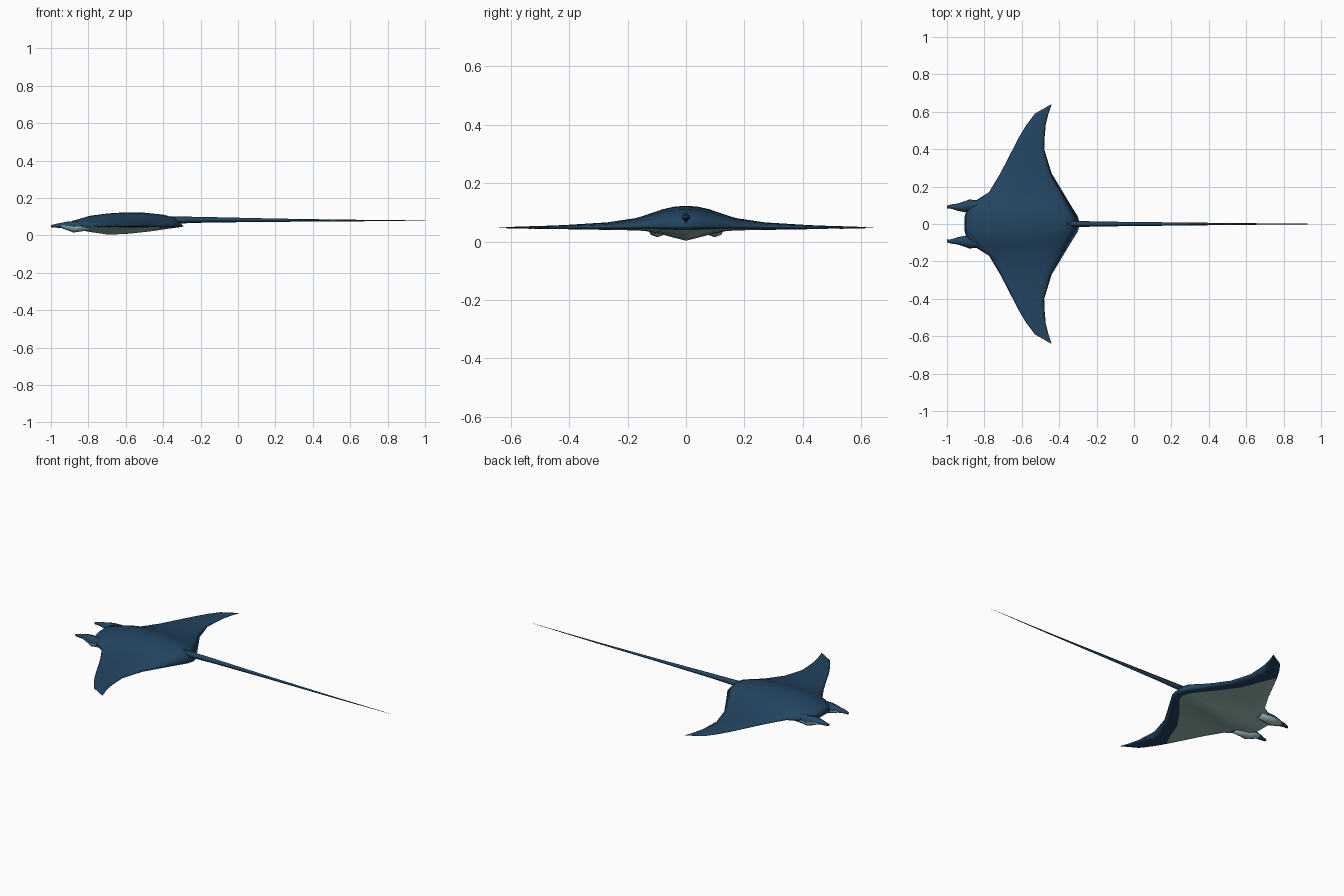
import bpy, bmesh, math

if "Cube" in bpy.data.objects:
    bpy.data.objects.remove(bpy.data.objects["Cube"])

def mat(name, col):
    m = bpy.data.materials.new(name)
    m.diffuse_color = (*col, 1)
    m.use_nodes = True
    m.node_tree.nodes["Principled BSDF"].inputs["Base Color"].default_value = m.diffuse_color
    return m

BLUE = mat("deep blue skin", (0.017, 0.060, 0.122))
PALE = mat("pale belly", (0.305, 0.485, 0.456))

def lerp(pts, x):
    """Piecewise linear profile lookup."""
    for (a, fa), (b, fb) in zip(pts, pts[1:]):
        if x <= b:
            return fa + (fb - fa) * max(0, x - a) / (b - a)
    return pts[-1][1]

def finish(bm, name):
    bmesh.ops.remove_doubles(bm, verts=bm.verts, dist=0.0003)
    bmesh.ops.recalc_face_normals(bm, faces=bm.faces)
    for f in bm.faces:
        f.smooth = True
    me = bpy.data.meshes.new(name)
    bm.to_mesh(me)
    bm.free()
    me.materials.append(BLUE)
    me.materials.append(PALE)
    ob = bpy.data.objects.new(name, me)
    bpy.context.collection.objects.link(ob)
    return ob

# Body and wings: span stations (y, nose x, rear x, top z, bottom z, dark rear margin)
EDGE = 0.047
stations = [
    (0.00, -.905, -.29, .123, .003, .05),
    (0.04, -.905, -.30, .120, .013, .055),
    (0.08, -.895, -.325, .111, .024, .06),
    (0.12, -.855, -.35, .097, .034, .07),
    (0.17, -.775, -.38, .081, .038, .08),
    (0.27, -.715, -.44, .066, .040, .09),
    (0.40, -.648, -.48, .058, .042, .10),
    (0.46, -.617, -.478, .055, .043, .135),
    (0.53, -.575, -.472, .053, .044, .05),
    (0.59, -.530, -.457, .051, .045, .035),
    (0.64, -.443, -.440, .048, .047, .001),
]
top_rise = [(0, 0), (.03, .40), (.10, .55), (.18, .75), (.34, .92), (.5, 1),
            (.66, .97), (.82, .84), (.93, .6), (1, 0)]
low_drop = [(0, 0), (.04, .32), (.18, .65), (.34, 1), (.5, .9), (.66, .68),
            (.82, .37), (1, 0)]
belly_u = [0, .04, .2, .38, .56, .76, 1]

full = [(-s[0], *s[1:]) for s in reversed(stations[1:])] + stations
bm = bmesh.new()
tops, lows = [], []
for y, xf, xr, zt, zb, m in full:
    c = xr - xf
    tops.append([bm.verts.new((xf + c * t, y, EDGE + (zt - EDGE) * s)) for t, s in top_rise])
    xs = [(c - m) * u for u in belly_u] + [c - m * .5, c]
    lows.append([bm.verts.new((xf + x, y, EDGE + (zb - EDGE) * lerp(low_drop, x / c))) for x in xs])
for rows, low in ((tops, False), (lows, True)):
    for i in range(len(rows) - 1):
        a, b = rows[i], rows[i + 1]
        y_mid = abs(full[i][0] + full[i + 1][0]) / 2
        for j in range(len(a) - 1):
            f = bm.faces.new((a[j], a[j + 1], b[j + 1], b[j]))
            if low and j < len(belly_u) - 1 and y_mid < 0.46:
                f.material_index = 1
finish(bm, "body_and_wings")

def tube(name, rings, sides, pale=None):
    """Loft elliptical rings (x, y, z, half width, half height) along x."""
    bm = bmesh.new()
    loops = []
    for x, y, z, w, h in rings:
        loops.append([bm.verts.new((x, y + w * math.cos(2 * math.pi * k / sides),
                                    z + h * math.sin(2 * math.pi * k / sides)))
                      for k in range(sides)])
    for i, (a, b) in enumerate(zip(loops, loops[1:])):
        for k in range(sides):
            n = (k + 1) % sides
            f = bm.faces.new((a[k], a[n], b[n], b[k]))
            if pale and i in pale and k >= sides // 2:
                f.material_index = 1
    bm.faces.new(loops[0])
    bm.faces.new(loops[-1])
    return finish(bm, name)

# Head fins either side of the mouth
for side, label in ((1, "left"), (-1, "right")):
    rings = [(-.79, .105, .050, .030, .022), (-.85, .100, .047, .028, .028),
             (-.88, .098, .045, .033, .030), (-.91, .092, .050, .028, .024),
             (-.945, .090, .053, .019, .014), (-.975, .093, .051, .012, .010),
             (-1.0, .091, .048, .007, .006)]
    tube("head_fin_" + label, [(x, side * y, z, w, h) for x, y, z, w, h in rings], 8, (0, 1, 2, 3))

# Long whip tail
tube("tail", [(-.36, 0, .082, .018, .020), (-.29, 0, .082, .016, .018), (-.17, 0, .083, .013, .015),
              (.18, 0, .081, .009, .009), (.55, 0, .079, .005, .005),
              (.76, 0, .079, .003, .003), (1.0, 0, .080, .0006, .0006)], 4)
